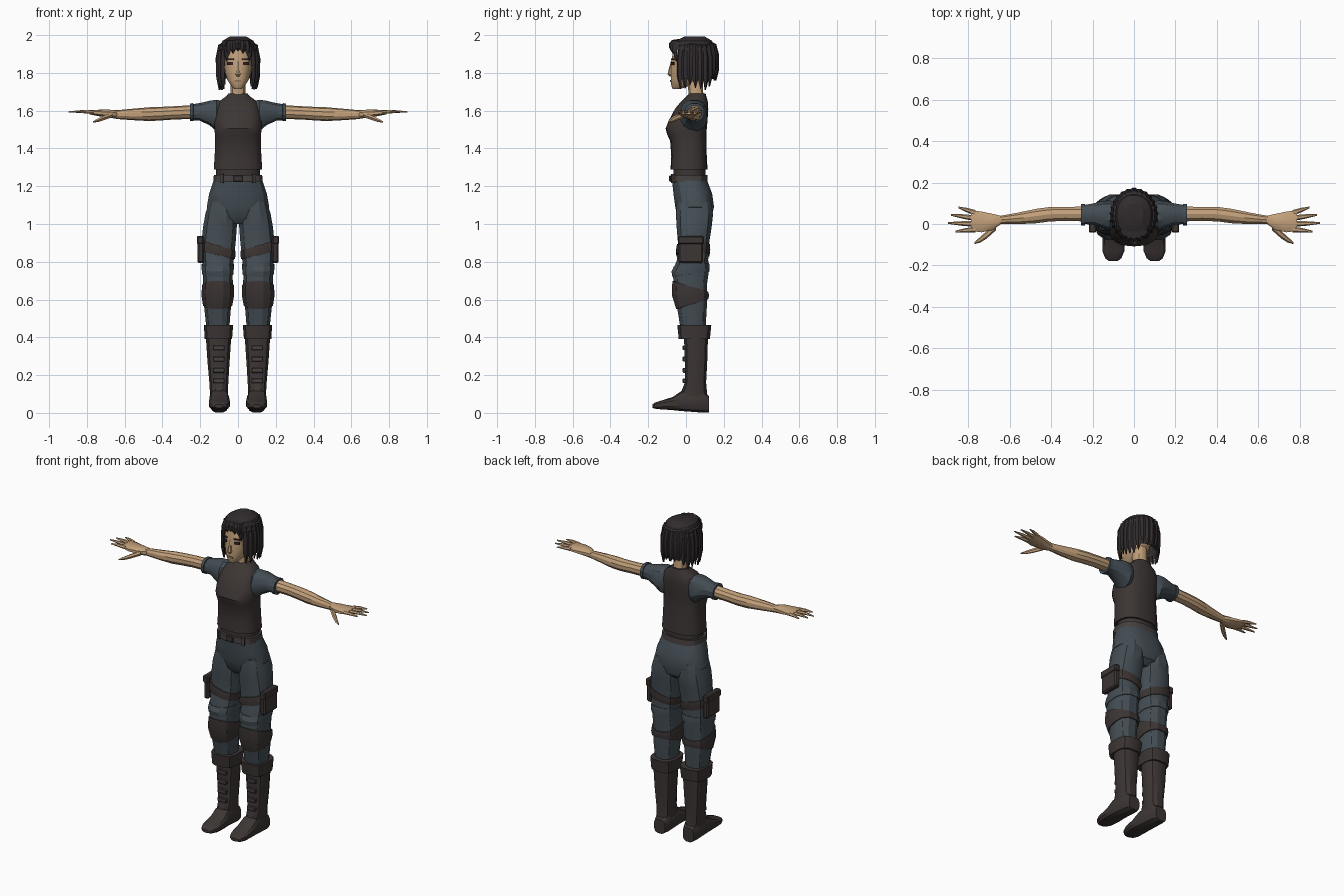
import bpy, bmesh, math, random
from mathutils import Vector, Matrix

if "Cube" in bpy.data.objects:
    bpy.data.objects.remove(bpy.data.objects["Cube"])

random.seed(4)


def material(name, rgb):
    m = bpy.data.materials.new(name)
    m.diffuse_color = (*rgb, 1)
    m.use_nodes = True
    m.node_tree.nodes["Principled BSDF"].inputs["Base Color"].default_value = m.diffuse_color
    return m


DARK = material("charcoal brown", (0.045, 0.036, 0.034))
HAIR = material("hair black brown", (0.031, 0.025, 0.026))
SLATE = material("slate cloth", (0.058, 0.076, 0.09))
SKIN = material("skin", (0.54, 0.35, 0.195))
LIP = material("lip", (0.33, 0.17, 0.11))
BELT = material("belt grey", (0.06, 0.052, 0.05))
EYE = material("eye dark", (0.03, 0.018, 0.014))


def finish(name, bm, mat, mirror=False):
    bmesh.ops.recalc_face_normals(bm, faces=bm.faces)
    me = bpy.data.meshes.new(name)
    bm.to_mesh(me)
    bm.free()
    me.materials.append(mat)
    ob = bpy.data.objects.new(name, me)
    bpy.context.collection.objects.link(ob)
    if mirror:
        mod = ob.modifiers.new("mirror", 'MIRROR')
        mod.use_mirror_merge = False
    return ob


def skin_rings(bm, rings, cap=True, closed=False):
    """Join rings of points with quads."""
    vs = [[bm.verts.new(p) for p in r] for r in rings]
    n = len(vs[0])
    pairs = list(zip(vs, vs[1:])) + ([(vs[-1], vs[0])] if closed else [])
    for a, b in pairs:
        for i in range(n):
            j = (i + 1) % n
            bm.faces.new((a[i], a[j], b[j], b[i]))
    if cap and not closed:
        bm.faces.new(vs[0])
        bm.faces.new(vs[-1])


def oval(row, a, p, grow=0.0):
    """Point at angle a on a rounded outline given by its bounds."""
    u0, u1, v0, v1 = row
    c, s = math.cos(a), math.sin(a)
    u = (u0 + u1) / 2 + ((u1 - u0) / 2 + grow) * math.copysign(abs(c) ** (2 / p), c)
    v = (v0 + v1) / 2 + ((v1 - v0) / 2 + grow) * math.copysign(abs(s) ** (2 / p), s)
    return u, v


def tube(name, rows, mat, axis='z', n=12, p=2.3, mirror=False, cap=True):
    """Rows: position on the axis, then bounds of the section."""
    place = {'z': lambda t, u, v: (u, v, t),
             'x': lambda t, u, v: (t, u, v),
             'y': lambda t, u, v: (u, t, v)}[axis]
    bm = bmesh.new()
    skin_rings(bm, [[place(t, *oval(r, math.tau * (i + .5) / n, p)) for i in range(n)]
                    for t, *r in rows], cap)
    return finish(name, bm, mat, mirror)


def box(name, center, size, mat, rot=0.0, mirror=False, bevel=0.0):
    bm = bmesh.new()
    bmesh.ops.create_cube(bm, size=1, matrix=Matrix.Translation(center)
                          @ Matrix.Rotation(rot, 4, 'Z') @ Matrix.Diagonal((*size, 1)))
    if bevel:
        bmesh.ops.bevel(bm, geom=bm.edges[:], offset=bevel, segments=1, affect='EDGES')
    return finish(name, bm, mat, mirror)


def finger(name, pts, radii):
    bm = bmesh.new()
    skin_rings(bm, [[(x, y + r * math.cos(k * math.tau / 6), z + r * .8 * math.sin(k * math.tau / 6))
                     for k in range(6)] for (x, y, z), r in zip(pts, radii)])
    finish(name, bm, SKIN, True)


# Trousers: hips and two legs
tube("hips", [(1.0, -.05, .05, -.02, .10), (1.03, -.12, .12, -.045, .135),
              (1.09, -.168, .168, -.058, .15), (1.16, -.155, .155, -.068, .14),
              (1.24, -.128, .128, -.076, .11)], SLATE, n=16, p=2.5)
LEG = [(.44, .045, .168, -.03, .105), (.55, .036, .18, -.048, .112),
       (.62, .028, .186, -.068, .115), (.69, .025, .187, -.068, .115),
       (.75, .027, .188, -.074, .124), (.81, .02, .193, -.05, .12),
       (.90, .010, .196, -.045, .125), (.98, .004, .188, -.052, .138),
       (1.05, .004, .176, -.056, .146), (1.12, .02, .155, -.05, .135)]
tube("trouser_leg", LEG, SLATE, p=2.4, mirror=True)


def leg_point(z, a, grow):
    for r, q in zip(LEG, LEG[1:]):
        if r[0] <= z <= q[0]:
            f = (z - r[0]) / (q[0] - r[0])
            return (*oval([m + (k - m) * f for m, k in zip(r[1:], q[1:])], a, 2.4, grow), z)


def leg_band(name, low, high, grow, mat):
    """Closed band around the leg, with edges that vary by angle."""
    n, angs = 12, [math.tau * (i + .5) / 12 for i in range(12)]
    mid = lambda a: (low(a) + high(a)) / 2
    bm = bmesh.new()
    skin_rings(bm, [[leg_point(f(a), a, g) for a in angs] for f, g in
                    ((low, -.008), (low, grow * .6), (mid, grow), (high, grow * .6), (high, -.008))],
               closed=True)
    finish(name, bm, mat, True)


cos, sin = math.cos, math.sin
leg_band("thigh_strap", lambda a: .835 + .022 * cos(a), lambda a: .885 + .03 * cos(a), .008, DARK)
leg_band("knee_pad", lambda a: .575 + .027 * sin(a), lambda a: .67 - .03 * sin(a), .01, DARK)
leg_band("trouser_fold", lambda a: .735 + .015 * sin(a), lambda a: .785 + .01 * sin(a), .006, SLATE)
box("thigh_pouch", (.197, .026, .865), (.034, .13, .145), DARK, mirror=True, bevel=.008)
box("pouch_flap", (.2, .026, .915), (.036, .136, .045), DARK, mirror=True, bevel=.006)

# Boots: cuff, shaft, foot, front straps
tube("boot_cuff", [(.39, .03, .178, -.04, .128), (.465, .024, .182, -.048, .136)],
     DARK, p=3.2, mirror=True)
tube("boot_shaft", [(.05, .053, .147, -.02, .116), (.11, .052, .15, -.028, .113), (.16, .05, .153, -.008, .108),
                    (.27, .043, .163, -.008, .114), (.40, .034, .172, -.012, .118)],
     DARK, p=2.6, mirror=True)
tube("boot_foot", [(.122, .062, .138, .0, .09), (.09, .05, .148, .0, .12),
                   (-.02, .047, .152, .008, .12), (-.07, .042, .154, .014, .085),
                   (-.13, .045, .154, .018, .066), (-.165, .06, .14, .022, .055),
                   (-.178, .078, .122, .026, .045)], DARK, axis='y', p=3, mirror=True)
for i, z in enumerate((.17, .225, .285, .345)):
    box(f"boot_strap_{i}", (.102, -.008, z), (.062, .02, .026), BELT, mirror=True, bevel=.004)

# Waist, belt and vest
tube("waist", [(1.24, -.118, .118, -.068, .106), (1.32, -.118, .118, -.068, .106)], DARK, n=16)
tube("belt", [(1.222, -.132, .132, -.083, .116), (1.26, -.13, .13, -.082, .114)], BELT, n=16, p=2.6)
box("belt_buckle", (0, -.083, 1.241), (.05, .012, .034), DARK, bevel=.003)
for i, x in enumerate((-.085, .085)):
    box(f"belt_loop_{i}", (x, -.07, 1.241), (.018, .016, .05), BELT, rot=x * 4)
tube("vest", [(1.288, -.13, .13, -.082, .114), (1.36, -.125, .125, -.078, .11),
              (1.44, -.122, .122, -.084, .108), (1.475, -.124, .124, -.1, .108),
              (1.505, -.126, .126, -.108, .11), (1.55, -.128, .128, -.09, .114),
              (1.61, -.118, .118, -.058, .118), (1.65, -.1, .1, -.025, .115),
              (1.673, -.068, .068, 0, .108), (1.692, -.05, .05, .018, .104)],
     DARK, n=18, p=2.6)

# Sleeves and arms
tube("sleeve", [(.085, .0, .1, 1.50, 1.655), (.115, -.035, .115, 1.49, 1.66),
                (.15, -.022, .113, 1.52, 1.655), (.20, -.004, .1, 1.545, 1.642),
                (.236, -.002, .094, 1.548, 1.636), (.237, -.008, .098, 1.543, 1.641),
                (.255, -.008, .097, 1.543, 1.64)], SLATE, axis='x', mirror=True)
tube("arm", [(.22, .01, .086, 1.556, 1.63), (.33, .014, .084, 1.554, 1.624),
             (.41, .010, .083, 1.548, 1.62), (.47, .002, .075, 1.545, 1.618),
             (.56, -.002, .056, 1.55, 1.61), (.645, .0, .04, 1.556, 1.602)],
     SKIN, axis='x', n=10, p=2.1, mirror=True)
tube("palm", [(.64, .0, .04, 1.557, 1.602), (.68, -.03, .05, 1.562, 1.605),
              (.735, -.042, .062, 1.57, 1.605), (.785, -.036, .068, 1.58, 1.603)],
     SKIN, axis='x', n=10, p=2.6, mirror=True)
for name, y0, x1, y1 in (("index_finger", -.026, .86, -.036), ("middle_finger", .0, .897, .005),
                         ("ring_finger", .028, .882, .044), ("little_finger", .054, .845, .08)):
    finger(name, [(.765, y0, 1.592), ((.765 + x1) / 2, (y0 + y1) / 2, 1.595), (x1, y1, 1.594)],
           (.014, .011, .004))
finger("thumb", [(.665, -.012, 1.578), (.71, -.052, 1.562), (.74, -.075, 1.55), (.768, -.092, 1.54)],
       (.018, .018, .014, .005))

# Neck, head and face
tube("neck", [(1.66, -.046, .046, .012, .1), (1.70, -.04, .04, .012, .092),
              (1.79, -.04, .04, .0, .09)], SKIN)
tube("head", [(1.715, -.02, .02, -.07, -.03), (1.728, -.034, .034, -.078, .01),
              (1.76, -.056, .056, -.082, .06), (1.80, -.069, .069, -.081, .1),
              (1.86, -.077, .077, -.079, .12), (1.92, -.075, .075, -.07, .12),
              (1.96, -.055, .055, -.04, .1)], SKIN, n=16)
tube("nose", [(1.782, -.008, .008, -.086, -.07), (1.792, -.015, .015, -.098, -.07),
              (1.825, -.009, .009, -.09, -.07), (1.862, -.007, .007, -.08, -.065)], SKIN, n=6)
box("mouth", (0, -.081, 1.757), (.036, .006, .009), LIP)
box("eye", (.041, -.07, 1.85), (.032, .009, .015), EYE, rot=.36, mirror=True)
box("eyebrow", (.042, -.069, 1.873), (.042, .009, .007), HAIR, rot=.36, mirror=True)
box("ear", (.08, .02, 1.83), (.018, .028, .055), SKIN, rot=.3, mirror=True, bevel=.005)

# Hair cap, open over the face
cap = tube("hair_cap", [(1.77, -.09, .09, -.01, .15), (1.85, -.104, .104, -.06, .16),
                        (1.925, -.104, .104, -.08, .16), (1.97, -.083, .083, -.055, .138),
                        (1.992, -.045, .045, -.01, .1)], HAIR, n=20, p=2.2, cap=False)
bm = bmesh.new()
bm.from_mesh(cap.data)
top = [e for e in bm.edges if e.is_boundary and e.verts[0].co.z > 1.98]
bmesh.ops.edgeloop_fill(bm, edges=top)
faces = [f for f in bm.faces if f.calc_center_median().z < 1.92
         and f.calc_center_median().y < -.015 and abs(f.calc_center_median().x) < .088]
bmesh.ops.delete(bm, geom=faces, context='FACES')
bmesh.ops.recalc_face_normals(bm, faces=bm.faces)
bm.to_mesh(cap.data)
bm.free()


# Hair locks falling from the crown
def lock(bm, ang, tip, w):
    rings = []
    for f, scale, width in ((0, .36, .5), (.14, .9, .9), (.4, 1.02, 1), (.75, 1.03, .85), (1, .98, .08)):
        z = 1.984 + (tip - 1.984) * f
        out = Vector((sin(ang), -cos(ang), 0))
        side = Vector((cos(ang), sin(ang), 0)) * w * width
        p = Vector((.104 * scale * out.x, .043 + .118 * scale * out.y, z))
        rings.append([p - side, p + out * .011 * (width + .1), p + side, p - out * .008])
    skin_rings(bm, rings)


bm = bmesh.new()
for s in (-1, 1):
    lock(bm, s * .62, 1.86, .016)
    lock(bm, s * .88, 1.715, .02)
    for k in range(9):
        lock(bm, s * (1.14 + k * .245), 1.735 + .012 * (k > 4) + random.uniform(-.03, .025), .024)
finish("hair_locks", bm, HAIR)

# Short fringe along the forehead
bm = bmesh.new()
for k in range(-2, 3):
    lock(bm, k * .26, 1.915 - .012 * abs(k), .017)
finish("hair_fringe", bm, HAIR)

# Smooth shading with sharp edges kept
bpy.ops.object.select_all(action='SELECT')
bpy.context.view_layer.objects.active = cap
bpy.ops.object.shade_smooth_by_angle(angle=math.radians(28))
